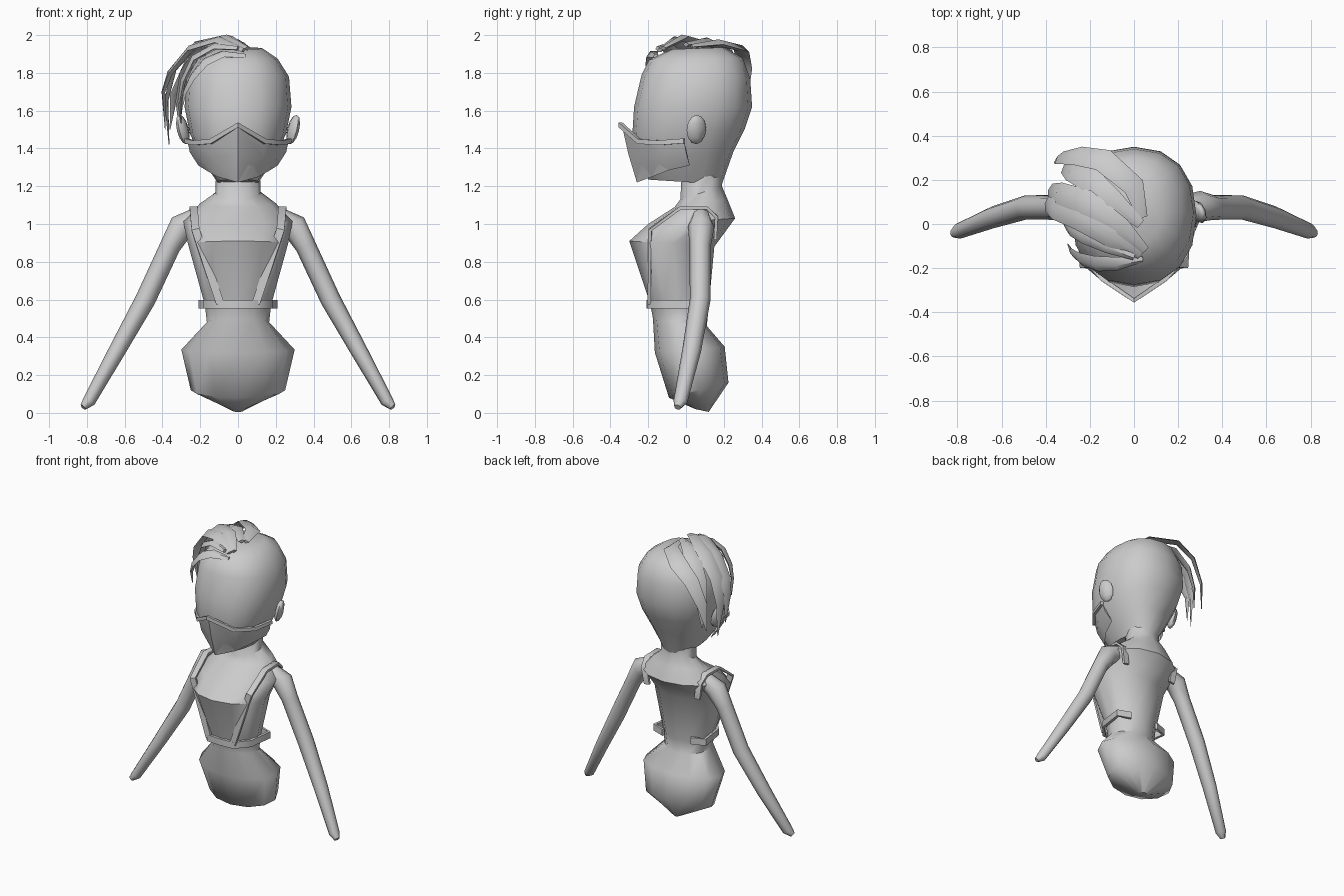
import bpy, bmesh, math
from mathutils import Vector, Matrix

HEAD = Vector((0, 0.03, 1.55))


def make(name, rings, cap=True):
    """Skin a list of closed vertex rings."""
    bm = bmesh.new()
    vs = [[bm.verts.new(p) for p in r] for r in rings]
    n = len(vs[0])
    for a, b in zip(vs, vs[1:]):
        for i in range(n):
            j = (i + 1) % n
            bm.faces.new((a[i], a[j], b[j], b[i]))
    if cap:
        bm.faces.new(vs[0][::-1])
        bm.faces.new(vs[-1])
    bmesh.ops.recalc_face_normals(bm, faces=bm.faces)
    me = bpy.data.meshes.new(name)
    bm.to_mesh(me)
    bm.free()
    ob = bpy.data.objects.new(name, me)
    bpy.context.collection.objects.link(ob)
    return ob


def body(name, specs, n=12, power=1.0):
    """Loft tilted ovals: half width, front y, front z, back y, back z."""
    rings = []
    for w, yf, zf, yb, zb in specs:
        ring = []
        for i in range(n):
            a = 2 * math.pi * i / n
            c, s = math.cos(a), math.sin(a)
            c = math.copysign(abs(c) ** power, c)
            s = math.copysign(abs(s) ** power, s)
            t = (s + 1) / 2
            ring.append((w * c, yf + (yb - yf) * t, zf + (zb - zf) * t))
        rings.append(ring)
    return make(name, rings)


def sweep(name, path, wide, thick, side=None, n=4, phase=0.0, mirror=False):
    """Sweep an n-sided section along a path; side sets the width direction."""
    pts = [Vector(p) for p in path]
    if not isinstance(wide, (list, tuple)):
        wide, thick = [wide] * len(pts), [thick] * len(pts)
    rings = []
    for i, p in enumerate(pts):
        t = (pts[min(i + 1, len(pts) - 1)] - pts[max(i - 1, 0)]).normalized()
        s = Vector(side) if side else t.cross(p - HEAD)
        s = (s - t * s.dot(t)).normalized()
        u = t.cross(s)
        rings.append([p + s * wide[i] * math.cos(a) + u * thick[i] * math.sin(a)
                      for a in (phase + 2 * math.pi * k / n for k in range(n))])
    ob = make(name, rings)
    if mirror:
        add_mirror(ob)
    return ob


def add_mirror(ob):
    ob.modifiers.new("mirror", 'MIRROR').use_mirror_merge = False


def both_sides(half):
    """Full path from half of one that starts on the centre line."""
    return [(-x, y, z) for x, y, z in half[:0:-1]] + list(half)


# Pelvis, waist, chest and neck
body("torso", [
    (0.03, 0.05, 0.02, 0.12, 0.005),
    (0.25, -0.09, 0.08, 0.225, 0.16),
    (0.30, -0.165, 0.32, 0.205, 0.35),
    (0.165, -0.175, 0.50, 0.11, 0.46),
    (0.175, -0.19, 0.58, 0.12, 0.56),
    (0.265, -0.30, 0.91, 0.15, 0.88),
    (0.29, -0.20, 1.00, 0.26, 1.03),
    (0.20, -0.06, 1.09, 0.22, 1.13),
    (0.12, -0.03, 1.13, 0.19, 1.20),
    (0.115, -0.02, 1.32, 0.20, 1.30)])

# Head
body("head", [
    (0.11, -0.20, 1.235, 0.19, 1.21),
    (0.20, -0.25, 1.33, 0.25, 1.38),
    (0.255, -0.285, 1.46, 0.31, 1.50),
    (0.283, -0.275, 1.62, 0.35, 1.62),
    (0.27, -0.235, 1.79, 0.34, 1.77),
    (0.21, -0.195, 1.87, 0.30, 1.88),
    (0.13, -0.08, 1.925, 0.20, 1.935)], n=16, power=0.88)

# Ears
bpy.ops.mesh.primitive_uv_sphere_add(segments=8, ring_count=6, radius=1)
ear = bpy.context.object
ear.name = "ears"
ear.data.transform(Matrix.Translation((0.292, 0.055, 1.50))
                   @ Matrix.Rotation(math.radians(14), 4, 'Y')
                   @ Matrix.Rotation(math.radians(20), 4, 'Z')
                   @ Matrix.Diagonal((0.028, 0.055, 0.08, 1)))
add_mirror(ear)

# Face mask: top, middle and lower edge rows
top = both_sides([(0, -0.34, 1.525), (0.14, -0.245, 1.437), (0.23, -0.14, 1.43), (0.268, -0.01, 1.44)])
mid = both_sides([(0, -0.305, 1.37), (0.135, -0.225, 1.35), (0.215, -0.12, 1.365), (0.255, 0.0, 1.38)])
low = both_sides([(0, -0.26, 1.22), (0.11, -0.18, 1.25), (0.17, -0.09, 1.285), (0.21, 0.02, 1.31)])
inner = [(x * 0.93, y * 0.93, z) for x, y, z in mid]
make("face_mask", list(zip(top, mid, low, inner)))
sweep("mask_trim", [(x * 1.02, y * 1.02, z) for x, y, z in top],
      0.018, 0.014, (0, 0, 1), phase=math.pi / 4)

# Arms
sweep("arms", [(0.21, 0.08, 1.03), (0.30, 0.08, 0.985), (0.36, 0.075, 0.88), (0.49, 0.075, 0.60),
               (0.64, 0.03, 0.33), (0.79, -0.03, 0.06), (0.82, -0.045, 0.03)],
      [0.05, 0.07, 0.056, 0.055, 0.05, 0.037, 0.018],
      [0.06, 0.07, 0.055, 0.054, 0.045, 0.034, 0.018],
      (0, 1, 0), n=8, mirror=True)

# Shoulder straps and belt
sweep("shoulder_straps", [(0.095, -0.195, 0.58), (0.225, -0.19, 0.97), (0.235, -0.03, 1.085),
                          (0.23, 0.11, 1.085), (0.22, 0.16, 1.04), (0.20, 0.155, 0.92)],
      0.03, 0.012, (1, 0, 0), phase=math.pi / 4, mirror=True)
sweep("belt", both_sides([(0, -0.20, 0.575), (0.10, -0.195, 0.575), (0.175, -0.11, 0.575),
                          (0.20, 0.07, 0.575), (0.11, 0.10, 0.575)]),
      0.033, 0.014, (0, 0, 1), phase=math.pi / 4)

# Swept hair, each lock a tapered diamond section
locks = [
    [(0.04, 0.03, 1.94), (0, 0.17, 1.96), (-0.14, 0.29, 1.93), (-0.26, 0.31, 1.84), (-0.34, 0.30, 1.68), (-0.36, 0.28, 1.5)],
    [(0.03, 0, 1.95), (-0.10, 0.11, 1.97), (-0.2, 0.2, 1.92), (-0.28, 0.24, 1.8), (-0.31, 0.26, 1.65), (-0.31, 0.26, 1.5)],
    [(0.05, -0.12, 1.93), (-0.06, -0.02, 1.985), (-0.22, 0.1, 1.95), (-0.34, 0.14, 1.82), (-0.38, 0.15, 1.65), (-0.365, 0.16, 1.42)],
    [(0.03, -0.14, 1.92), (-0.10, -0.06, 1.975), (-0.25, 0.03, 1.93), (-0.36, 0.07, 1.8), (-0.395, 0.09, 1.7), (-0.385, 0.1, 1.5)],
    [(0, -0.15, 1.93), (-0.12, -0.10, 1.94), (-0.23, -0.05, 1.88), (-0.29, -0.02, 1.76), (-0.31, 0, 1.65), (-0.30, 0.02, 1.52)],
    [(0.04, -0.16, 1.89), (-0.08, -0.18, 1.9), (-0.17, -0.18, 1.86), (-0.24, -0.16, 1.78), (-0.28, -0.13, 1.7), (-0.30, -0.09, 1.6)],
]
for k, path in enumerate(locks):
    f = 0.7 if k > 3 else 1.0
    sweep(f"hair_lock_{k + 1}", path, [f * w for w in (0.022, 0.05, 0.058, 0.05, 0.035, 0.003)],
          [0.012, 0.018, 0.018, 0.015, 0.01, 0.002])

# Smooth shading with crisp creases
bpy.ops.object.select_all(action='SELECT')
bpy.context.view_layer.objects.active = ear
bpy.ops.object.shade_smooth_by_angle(angle=math.radians(50))
